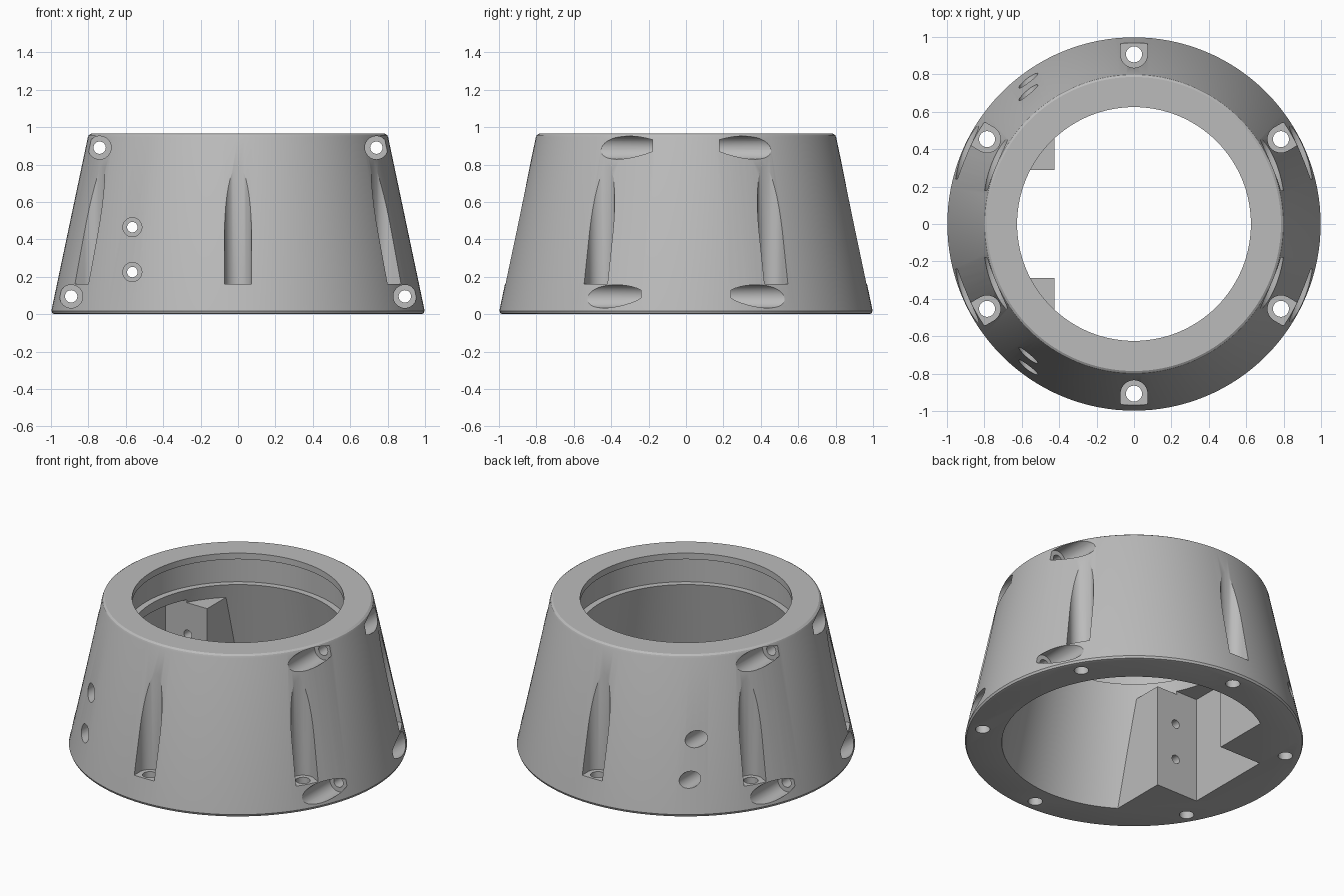
import bpy
import bmesh
from math import sin, cos, pi, radians
from mathutils import Matrix

cube = bpy.data.objects.get("Cube")
if cube:
    bpy.data.objects.remove(cube)

grey = bpy.data.materials.new("plain grey")
grey.use_nodes = True
colour = (0.5, 0.5, 0.5, 1)
grey.diffuse_color = colour
grey.node_tree.nodes["Principled BSDF"].inputs["Base Color"].default_value = colour


def finish(bm, name, matrix):
    bmesh.ops.recalc_face_normals(bm, faces=bm.faces)
    bm.transform(matrix)
    mesh = bpy.data.meshes.new(name)
    bm.to_mesh(mesh)
    bm.free()
    mesh.materials.append(grey)
    obj = bpy.data.objects.new(name, mesh)
    bpy.context.collection.objects.link(obj)
    return obj


def lathe(name, profile, sides, matrix=Matrix()):
    """Solid of revolution from (radius, height) points, capped at both ends."""
    bm = bmesh.new()
    rings = []
    for r, z in profile:
        rings.append([bm.verts.new((r * cos(2 * pi * i / sides),
                                    r * sin(2 * pi * i / sides), z))
                      for i in range(sides)])
    for low, high in zip(rings, rings[1:]):
        for i in range(sides):
            j = (i + 1) % sides
            bm.faces.new((low[i], low[j], high[j], high[i]))
    bm.faces.new(rings[0])
    bm.faces.new(rings[-1])
    return finish(bm, name, matrix)


def prism(name, outline, z0, z1, matrix=Matrix()):
    """Flat outline in x and y, extruded from z0 to z1."""
    bm = bmesh.new()
    base = bm.faces.new([bm.verts.new((x, y, z0)) for x, y in outline])
    top = bmesh.ops.extrude_face_region(bm, geom=[base])["geom"]
    bmesh.ops.translate(bm, vec=(0, 0, z1 - z0),
                        verts=[v for v in top if isinstance(v, bmesh.types.BMVert)])
    return finish(bm, name, matrix)


def box(name, x0, x1, y, z0, z1):
    return prism(name, [(x0, -y), (x1, -y), (x1, y), (x0, y)], z0, z1)


def cut(target, cutter):
    cutter.hide_render = True
    mod = target.modifiers.new("cut", 'BOOLEAN')
    mod.operation = 'DIFFERENCE'
    mod.solver = 'EXACT'
    mod.object = cutter
    bpy.context.view_layer.objects.active = target
    bpy.ops.object.modifier_apply(modifier=mod.name)
    bpy.data.objects.remove(cutter)


# Tapered outer shell with softened rims
housing = lathe("tapered_housing",
                [(0.98, 0), (0.992, 0.004), (0.998, 0.018), (0.803, 0.945),
                 (0.798, 0.957), (0.786, 0.965)], 128)

# Conical interior, grooved neck and top bore, leaving the mounting block solid
cavity = lathe("cavity", [(0.801, -0.1), (0.625, 0.76), (0.665, 0.76), (0.665, 0.925),
                          (0.625, 0.925), (0.625, 1.1)], 128)
cut(cavity, box("block_space", -1, -0.425, 1, -0.2, 0.67))
cut(housing, cavity)

# Flat-backed pocket that splits the mounting block in two
cut(housing, box("pocket", -0.724, -0.3, 0.29, -0.1, 0.69))

# Six upright screw channels with holes through the base
channel = [(0.907 + 0.072 * cos(a), 0.072 * sin(a))
           for a in (radians(90 + 180 * i / 16) for i in range(17))]
channel += [(1.15, -0.072), (1.15, 0.072)]
for k in range(6):
    turn = Matrix.Rotation(radians(30 + 60 * k), 4, 'Z')
    cut(housing, prism("channel", channel, 0.16, 0.93, turn))
    cut(housing, lathe("base_hole", [(0.043, -0.1), (0.043, 0.3)], 24,
                       turn @ Matrix.Translation((0.907, 0, 0))))


# Cross bolts, counterbored at front and back
def cross_bolt(x, z, hole, bore, floor):
    place = Matrix.Translation((x, 0, z)) @ Matrix.Rotation(radians(90), 4, 'X')
    cut(housing, lathe("cross_bolt", [(bore, -1.1), (bore, -floor), (hole, -floor),
                                      (hole, floor), (bore, floor), (bore, 1.1)],
                       32, place))


for side in (-1, 1):
    cross_bolt(0.74 * side, 0.89, 0.033, 0.062, 0.18)
    cross_bolt(0.892 * side, 0.095, 0.033, 0.062, 0.24)
for z in (0.225, 0.465):
    cross_bolt(-0.565, z, 0.028, 0.051, 0.52)

# Smooth curved walls, crisp machined edges
bpy.ops.object.select_all(action='DESELECT')
housing.select_set(True)
bpy.context.view_layer.objects.active = housing
bpy.ops.object.shade_smooth_by_angle(angle=radians(30))
